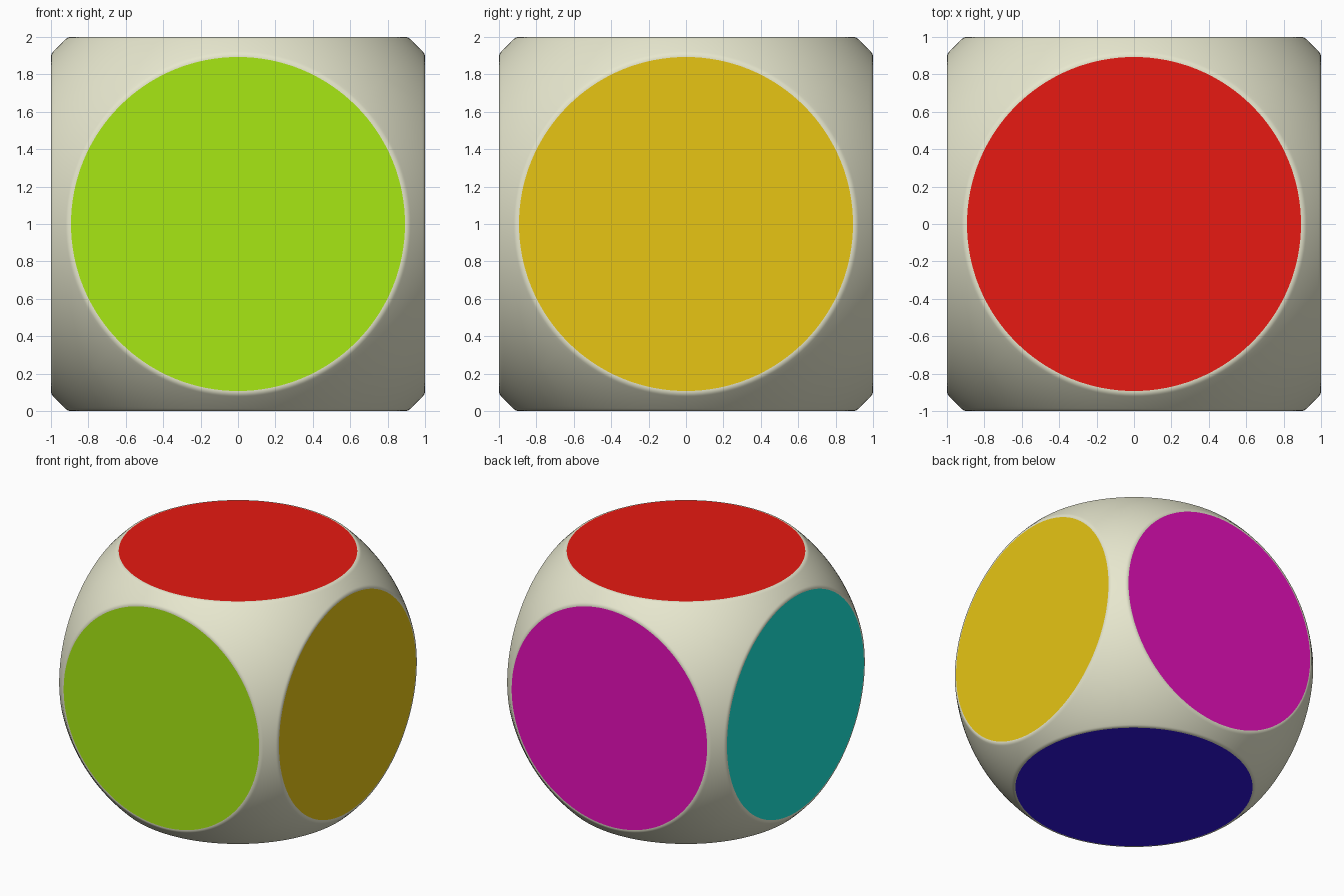
import bpy, bmesh, math
from mathutils import Vector, Matrix

if "Cube" in bpy.data.objects:
    bpy.data.objects.remove(bpy.data.objects["Cube"])

DISC, FILLET = 0.893, 0.04     # flat face radius, edge rounding
SEG, ARC, CAP = 128, 5, 12     # steps round a face, across the fillet, across the corner


def material(name, rgb):
    m = bpy.data.materials.new(name)
    m.diffuse_color = (*rgb, 1)
    m.use_nodes = True
    m.node_tree.nodes["Principled BSDF"].inputs["Base Color"].default_value = m.diffuse_color
    return m


# Six coloured faces: name, colour, rotation that carries +z to the face
R = Matrix.Rotation
faces = [
    ("red_top", (0.8, 0.01, 0.006), Matrix.Identity(3)),
    ("blue_bottom", (0.033, 0.008, 0.8), R(math.pi, 3, 'X')),
    ("green_front", (0.385, 0.8, 0.007), R(math.pi / 2, 3, 'X')),
    ("magenta_back", (0.8, 0.005, 0.5), R(-math.pi / 2, 3, 'X')),
    ("yellow_right", (0.8, 0.56, 0.007), R(math.pi / 2, 3, 'Y')),
    ("teal_left", (0.01, 0.8, 0.7), R(-math.pi / 2, 3, 'Y')),
]


def spoke(a):
    """Points from the rim of the flat disc, over the fillet, to the shared cube edge or corner."""
    c, s = math.cos(a), math.sin(a)
    centre = Vector((DISC * c, DISC * s, 1 - FILLET))
    radius = centre.length + FILLET
    out = centre.normalized()
    up = Vector((0, 0, 1))
    k = 1 / max(abs(c), abs(s))
    end = Vector((k * c, k * s, 1)).normalized()
    pts = [centre + FILLET * up.slerp(out, i / ARC) for i in range(ARC + 1)]
    pts += [radius * out.slerp(end, i / CAP) for i in range(1, CAP + 1)]
    return pts


# Rounded cube body: cube cut by a sphere, softly blended round each disc
bm = bmesh.new()
spokes = [spoke(math.tau * i / SEG) for i in range(SEG)]
for n, (name, rgb, rot) in enumerate(faces):
    grid = [[bm.verts.new(rot @ p) for p in sp] for sp in spokes]
    disc = bm.faces.new([g[0] for g in grid])
    disc.material_index = n + 1
    for i in range(SEG):
        a, b = grid[i], grid[(i + 1) % SEG]
        for j in range(ARC + CAP):
            bm.faces.new((a[j], a[j + 1], b[j + 1], b[j])).smooth = True
bmesh.ops.remove_doubles(bm, verts=bm.verts, dist=1e-4)
bmesh.ops.recalc_face_normals(bm, faces=bm.faces)
bmesh.ops.translate(bm, verts=bm.verts, vec=(0, 0, 1))

mesh = bpy.data.meshes.new("rounded_cube")
bm.to_mesh(mesh)
bm.free()
mesh.materials.append(material("ivory", (0.8, 0.8, 0.62)))
for name, rgb, rot in faces:
    mesh.materials.append(material(name, rgb))
bpy.context.collection.objects.link(bpy.data.objects.new("rounded_cube", mesh))
